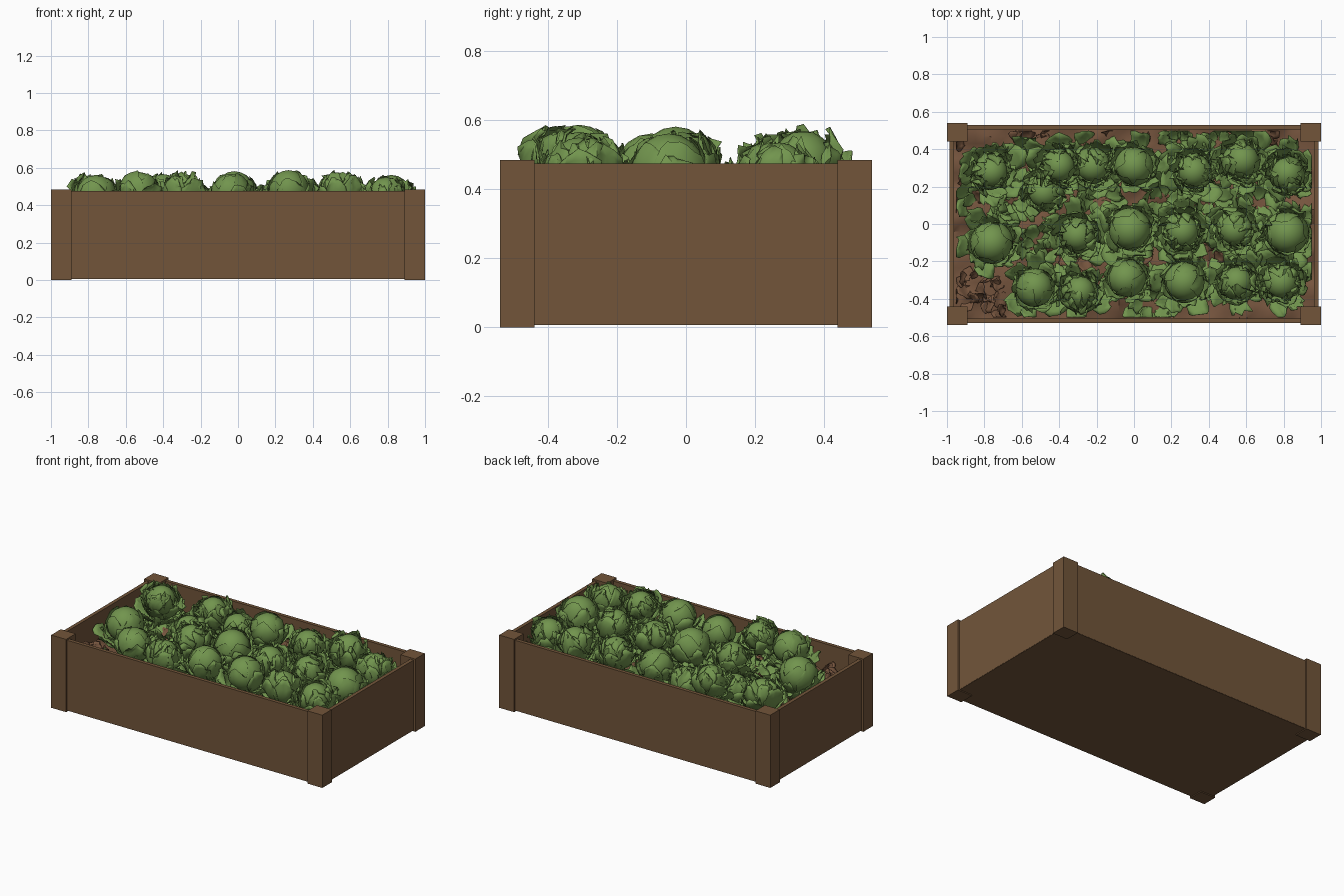
import bpy, bmesh, math, random
from mathutils import Vector, Matrix, noise

if "Cube" in bpy.data.objects:
    bpy.data.objects.remove(bpy.data.objects["Cube"])

random.seed(11)


def material(name, rgb):
    m = bpy.data.materials.new(name)
    m.diffuse_color = (*rgb, 1)
    m.use_nodes = True
    m.node_tree.nodes["Principled BSDF"].inputs["Base Color"].default_value = m.diffuse_color
    return m


WOOD = material("brown wood", (0.168, 0.091, 0.042))
SOIL = material("brown soil", (0.18, 0.09, 0.048))
LEAF = material("leaf green", (0.168, 0.30, 0.076))


def finish(bm, name, mat, angle=None, thick=0):
    me = bpy.data.meshes.new(name)
    bm.to_mesh(me)
    bm.free()
    ob = bpy.data.objects.new(name, me)
    bpy.context.collection.objects.link(ob)
    me.materials.append(mat)
    if angle:
        bpy.ops.object.select_all(action='DESELECT')
        ob.select_set(True)
        bpy.context.view_layer.objects.active = ob
        bpy.ops.object.shade_smooth_by_angle(angle=math.radians(angle))
    if thick:
        mod = ob.modifiers.new("thickness", 'SOLIDIFY')
        mod.thickness = thick
        mod.offset = 0
    return ob


def box(name, lo, hi):
    bm = bmesh.new()
    bmesh.ops.create_cube(bm, size=1)
    for v in bm.verts:
        v.co = Vector([(a + b) / 2 + c * (b - a) for a, b, c in zip(lo, hi, v.co)])
    return finish(bm, name, WOOD)


# Planter: corner posts, plank walls and floor
for sx in (-1, 1):
    for sy in (-1, 1):
        xs, ys = sorted((sx * 0.89, sx)), sorted((sy * 0.44, sy * 0.54))
        box("corner_post", (xs[0], ys[0], 0), (xs[1], ys[1], 0.485))
    ys = sorted((sx * 0.505, sx * 0.529))
    box("long_wall", (-0.95, ys[0], 0.008), (0.95, ys[1], 0.475))
    xs = sorted((sx * 0.963, sx * 0.987))
    box("end_wall", (xs[0], -0.5, 0.008), (xs[1], 0.5, 0.475))
box("floor", (-0.986, -0.528, 0.006), (0.986, 0.528, 0.03))

# Lumpy soil bed
bm = bmesh.new()
bmesh.ops.create_grid(bm, x_segments=48, y_segments=26, size=1)
for v in bm.verts:
    v.co.x *= 0.967
    v.co.y *= 0.508
    v.co.z = 0.31 + 0.05 * noise.noise(v.co * 7) + 0.025 * noise.noise(v.co * 19)
finish(bm, "soil", SOIL, 40)


def leaf(bm, c, r, az, half_w, reach, flare, ruffle, n=6, tilt=Matrix.Identity(3)):
    """Cupped leaf rising round a ball; flare opens it, ruffle crumples the rim."""
    grid = []
    for j in range(n + 1):
        v = j / n
        row = []
        for i in range(n + 1):
            u = 2 * i / n - 1
            th = math.radians(reach) * (0.12 + 0.88 * v) * (1 - 0.22 * u * u * v)
            a = az + u * half_w * (0.65 + 0.35 * math.sin(math.pi * v))
            edge = max(abs(u) ** 3, v ** 3)
            wave = ruffle * edge * random.uniform(-1, 1)
            rr = r * (1 + flare * v * v + wave)
            a += 0.5 * wave
            p = Vector((rr * math.sin(th) * math.cos(a),
                        rr * math.sin(th) * math.sin(a),
                        -r * math.cos(th) * (1 + 0.3 * flare * v)
                        + r * 0.7 * ruffle * edge * random.uniform(-1, 1)))
            p = tilt @ p + c
            p.x = max(-0.95, min(0.95, p.x))
            p.y = max(-0.498, min(0.498, p.y))
            row.append(bm.verts.new(p))
        grid.append(row)
    for j in range(n):
        for i in range(n):
            bm.faces.new((grid[j][i], grid[j][i + 1], grid[j + 1][i + 1], grid[j + 1][i]))


def cabbage(x, y, top, r, loose):
    uni = random.uniform
    c = Vector((x, y, top - r))
    tilt = (Matrix.Rotation(uni(-.4, .4), 3, 'X') @ Matrix.Rotation(uni(-.4, .4), 3, 'Y'))
    spin = uni(0, 6.28)
    # Solid heart, smaller in loose heads
    bm = bmesh.new()
    bmesh.ops.create_uvsphere(bm, u_segments=14, v_segments=9, radius=r * (0.78 if loose else 0.93))
    bmesh.ops.translate(bm, verts=bm.verts[:], vec=c)
    # Wrapped leaves close over the heart
    for k in range(4 if loose else 5):
        leaf(bm, c, r * ((0.82 if loose else 0.95) + 0.015 * k), spin + k * 2.4, 0.95,
             uni(130, 160), 0.03, 0.16 if loose else 0.05, 8, tilt)
    finish(bm, "cabbage_heart", LEAF, 45)
    bm = bmesh.new()
    # Curled upright leaves on the loose heads
    if loose:
        for k in range(7):
            leaf(bm, c, r * uni(0.82, 0.95), spin + k * 0.95, uni(0.45, 0.7),
                 uni(122, 150), uni(0.08, 0.25), 0.2, 6, tilt)
    # Half-open leaves around the head
    for k in range(6):
        leaf(bm, c - Vector((0, 0, 0.012)), r * 1.02, spin + k * 1.05 + uni(-.3, .3), uni(0.5, 0.75),
             uni(92, 122), uni(0.1, 0.32), 0.13, 6, tilt)
    # Broad splayed leaves lying between the heads
    for k in range(6):
        leaf(bm, c - Vector((0, 0, uni(0.035, 0.06))), r, spin + 0.5 + k * 1.05 + uni(-.3, .3),
             uni(0.4, 0.6), uni(82, 97), uni(0.4, 0.85), 0.15, 6)
    finish(bm, "cabbage_outer_leaves", LEAF, 45, 0.003)


HEADS = [  # x, y, top, loose head
    (-0.76, 0.28, 0.585, 1), (-0.40, 0.31, 0.59, 1), (-0.22, 0.31, 0.53, 1),
    (0.00, 0.31, 0.575, 0), (0.32, 0.28, 0.575, 1), (0.58, 0.34, 0.595, 1),
    (0.82, 0.27, 0.56, 1), (-0.48, 0.17, 0.50, 1),
    (-0.76, -0.10, 0.57, 0), (-0.30, -0.06, 0.575, 1), (-0.02, -0.03, 0.59, 0),
    (0.26, -0.04, 0.575, 1), (0.54, -0.03, 0.58, 1), (0.82, -0.05, 0.57, 0),
    (-0.53, -0.34, 0.585, 0), (-0.29, -0.36, 0.59, 1), (-0.04, -0.29, 0.575, 0),
    (0.27, -0.31, 0.595, 0), (0.55, -0.31, 0.59, 1), (0.79, -0.31, 0.575, 1)]
for x, y, top, loose in HEADS:
    cabbage(x, y, top, random.uniform(0.104, 0.116), loose)

# Low loose rosettes fill the gaps between heads
LOW = [(-0.82, 0.11), (-0.66, 0.12), (-0.17, 0.14), (0.16, 0.13), (0.42, 0.13),
       (0.66, 0.11), (-0.52, -0.12), (0.10, -0.43), (0.41, -0.17), (0.12, -0.17),
       (0.68, -0.18), (-0.58, 0.32), (0.45, 0.43), (0.24, 0.44), (-0.42, -0.20)]
for x, y in LOW:
    bm = bmesh.new()
    spin = random.uniform(0, 6.28)
    size = 0.07 if y > 0.4 else 0.095
    for k in range(10):
        leaf(bm, Vector((x, y, 0.375)), size * (1 - 0.035 * k), spin + k * 2.4, 0.6,
             random.uniform(82, 125), random.uniform(0.2, 0.75), 0.16)
    finish(bm, "leaf_rosette", LEAF, 45, 0.003)

# Withered brown leaves lying at the edges and between heads
bm = bmesh.new()
for k in range(60):
    side = k % 4
    if side == 0:
        x, y = random.uniform(-0.93, -0.64), random.uniform(-0.48, -0.25)
    elif side == 1:
        x, y = random.uniform(-0.93, -0.84), random.uniform(-0.4, 0.45)
    elif side == 2:
        x, y = random.uniform(-0.85, 0.9), random.uniform(0.41, 0.48)
    else:
        x, y = random.uniform(-0.7, 0.9), random.uniform(-0.2, -0.14)
    leaf(bm, Vector((x, y, 0.35)), random.uniform(0.03, 0.055), random.uniform(0, 6.28),
         0.9, random.uniform(80, 125), 0.6, 0.3, 4)
finish(bm, "withered_leaves", SOIL, 45, 0.003)
